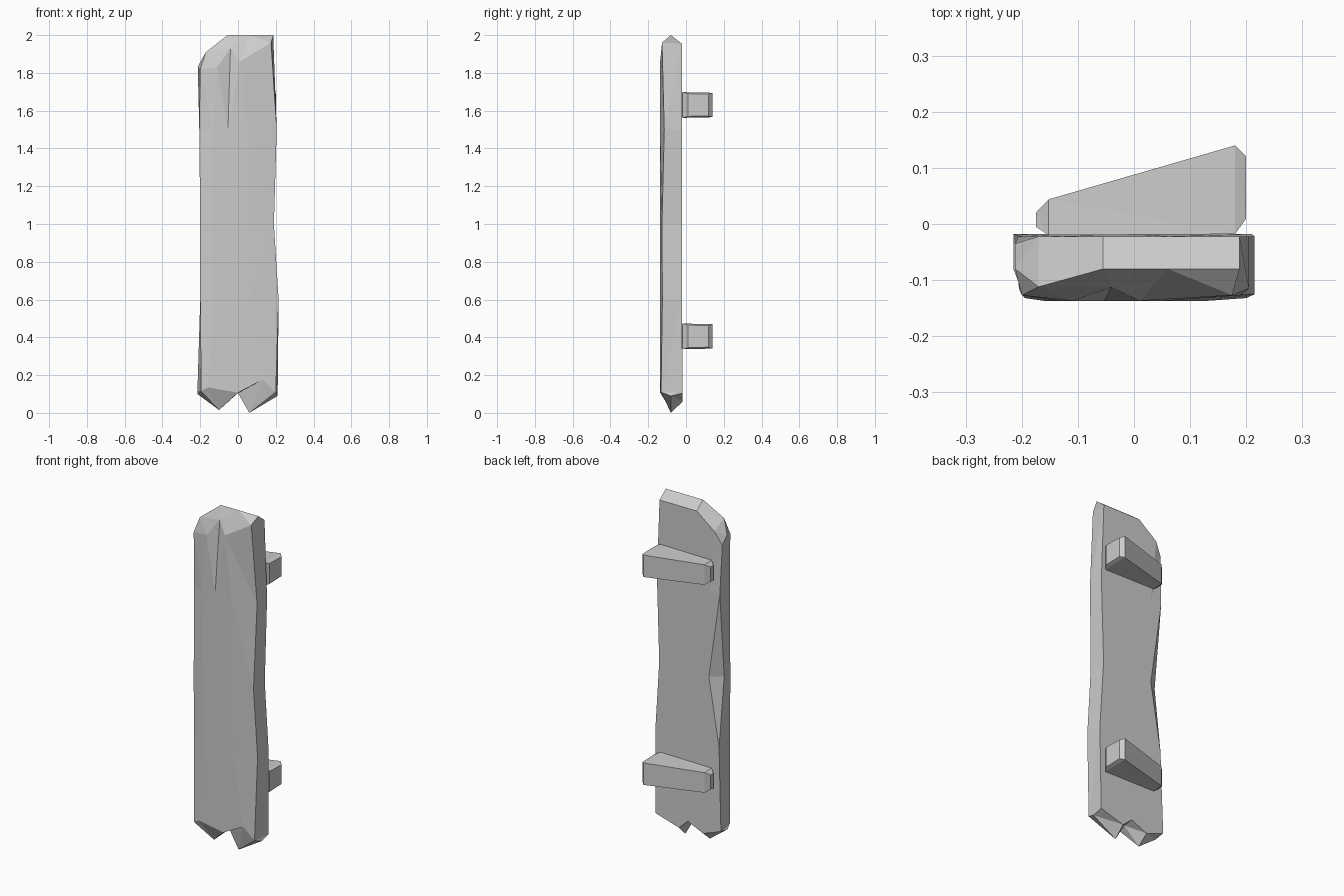
import bpy, bmesh

if "Cube" in bpy.data.objects:
    bpy.data.objects.remove(bpy.data.objects["Cube"])

FRONT, BACK, MID = -.137, -.022, -.08


def loft(name, rings, cap_ends=True):
    """Skin closed rings of equal point count into one faceted solid."""
    bm = bmesh.new()
    loops = [[bm.verts.new(p) for p in ring] for ring in rings]
    n = len(loops[0])
    for a, b in zip(loops, loops[1:]):
        for i in range(n):
            j = (i + 1) % n
            bm.faces.new((a[i], a[j], b[j], b[i]))
    if cap_ends:
        bm.faces.new(loops[0][::-1])
        bm.faces.new(loops[-1])
    bmesh.ops.remove_doubles(bm, verts=bm.verts, dist=0.0005)
    bmesh.ops.triangulate(bm, faces=bm.faces)
    bmesh.ops.recalc_face_normals(bm, faces=bm.faces)
    mesh = bpy.data.meshes.new(name)
    bm.to_mesh(mesh)
    bm.free()
    obj = bpy.data.objects.new(name, mesh)
    bpy.context.collection.objects.link(obj)
    return obj


def row(xs, zs, y, edge=0):
    """One line of five points across the plank, its two ends set in by edge."""
    pts = [[x, y, z] for x, z in zip(xs, zs)]
    pts[0][1] += edge
    pts[-1][1] += edge
    return pts


def across(left, right):
    return [left + (right - left) * t for t in (0, .17, .37, .63, 1)]


# Forked bottom end: crest and front chamfer line
fork_x = (-.215, -.10, 0, .06, .21)
fork_z = (.10, .015, .105, 0, .09)
fork = row(fork_x, fork_z, MID)
foot_front = row((-.195, -.16, 0, .13, .20), (.115, .135, .107, .175, .11),
                 FRONT, .005)
foot_back = row(fork_x, [.06 + z * .5 for z in fork_z], BACK + .004)
rings = [fork + fork[::-1], foot_front + foot_back[::-1]]

# Waisted body: height, left, right, inset of the front corners
for z, left, right, inset in ((.6, -.2, .215, .012), (1, -.2, .19, .01),
                              (1.5, -.205, .205, .022)):
    xs = across(left, right)
    rings.append(row(xs, [z] * 5, FRONT, inset) + row(xs, [z] * 5, BACK)[::-1])
rings[3][9][1] = -.07    # chip in the back left edge

# Rounded, split top end
crest_x = (-.212, -.17, -.055, .06, .188)
crest_z = (1.835, 1.91, 2, 2, 2)
crest = row(crest_x, crest_z, MID)
crest[1][1] = -.112
top_front = row((-.2, -.11, -.04, .01, .175), (1.82, 1.83, 1.93, 1.86, 1.96),
                FRONT, .01)
top_front[2][1] = -.113  # split running down the front
top_back = row(crest_x, [z - .045 for z in crest_z], BACK)
top_back[0][1] = -.035
rings += [top_front + top_back[::-1], crest + crest[::-1]]
loft("plank", rings, cap_ends=False)

# Wedge-shaped cross battens on the back: x, y near, y far, half height
batten = ((-.175, -.005, .02, .045), (-.152, -.02, .044, .062),
          (.18, -.018, .14, .068), (.20, .01, .12, .06))
for name, z in (("lower_batten", .405), ("upper_batten", 1.63)):
    loft(name, [[(x, y0, z - h), (x, y1, z - h * .95),
                 (x, y1, z + h * .95), (x, y0, z + h)]
                for x, y0, y1, h in batten])
